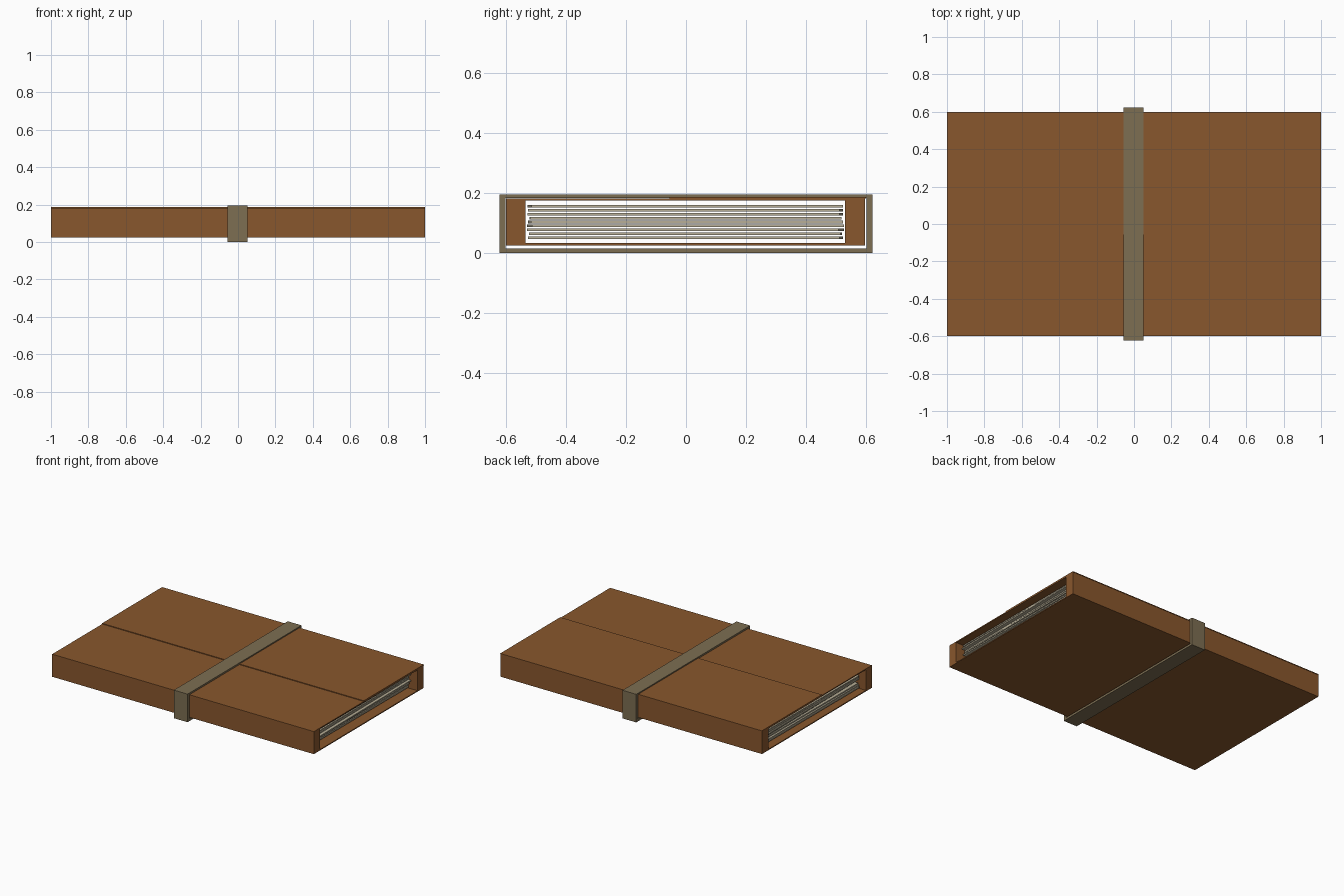
import bpy, math, random

if "Cube" in bpy.data.objects:
    bpy.data.objects.remove(bpy.data.objects["Cube"])

random.seed(4)


def material(name, rgb):
    m = bpy.data.materials.new(name)
    m.diffuse_color = (*rgb, 1)
    m.use_nodes = True
    m.node_tree.nodes["Principled BSDF"].inputs["Base Color"].default_value = m.diffuse_color
    return m


LEATHER = material("brown_leather", (0.25, 0.095, 0.026))
STRAP = material("strap_webbing", (0.205, 0.156, 0.084))
PAPER = material("paper", (0.48, 0.43, 0.31))


def box(name, x, y, z, mat, rot=(0, 0, 0)):
    """Box from (min, max) ranges on each axis."""
    bpy.ops.mesh.primitive_cube_add(
        size=1, location=[(a + b) / 2 for a, b in (x, y, z)], rotation=rot)
    ob = bpy.context.object
    ob.name = name
    ob.scale = [b - a for a, b in (x, y, z)]
    ob.data.materials.append(mat)
    return ob


# Folder cover: bottom, two side walls, top panel and overlapping flap
X = (-1, 1)
box("cover_bottom", X, (-0.6, 0.595), (0.025, 0.032), LEATHER)
box("cover_front_wall", X, (-0.6, -0.535), (0.025, 0.18), LEATHER)
box("cover_back_wall", X, (0.53, 0.598), (0.025, 0.18), LEATHER)
box("cover_top", X, (-0.6, 0.598), (0.174, 0.181), LEATHER)
box("cover_flap", X, (-0.055, 0.6), (0.181, 0.186), LEATHER)

# Strap wrapped around the middle
SX = (-0.055, 0.05)
box("strap_top", SX, (-0.622, 0.622), (0.182, 0.194), STRAP)
box("strap_bottom", SX, (-0.622, 0.622), (0.0, 0.015), STRAP)
box("strap_front", SX, (-0.622, -0.602), (0.015, 0.182), STRAP)
box("strap_back", SX, (0.602, 0.622), (0.015, 0.182), STRAP)

# Loose stack of slightly turned sheets
COUNT = 9
for i in range(COUNT):
    z = 0.046 + i * 0.0131
    turn = math.radians(random.uniform(-0.6, 0.6))
    shift = random.uniform(-0.012, 0.012)
    box(f"paper_sheet_{i + 1}", (-0.95 + shift, 0.95 + shift),
        (-0.522, 0.518), (z, z + 0.0085), PAPER, (0, 0, turn))
